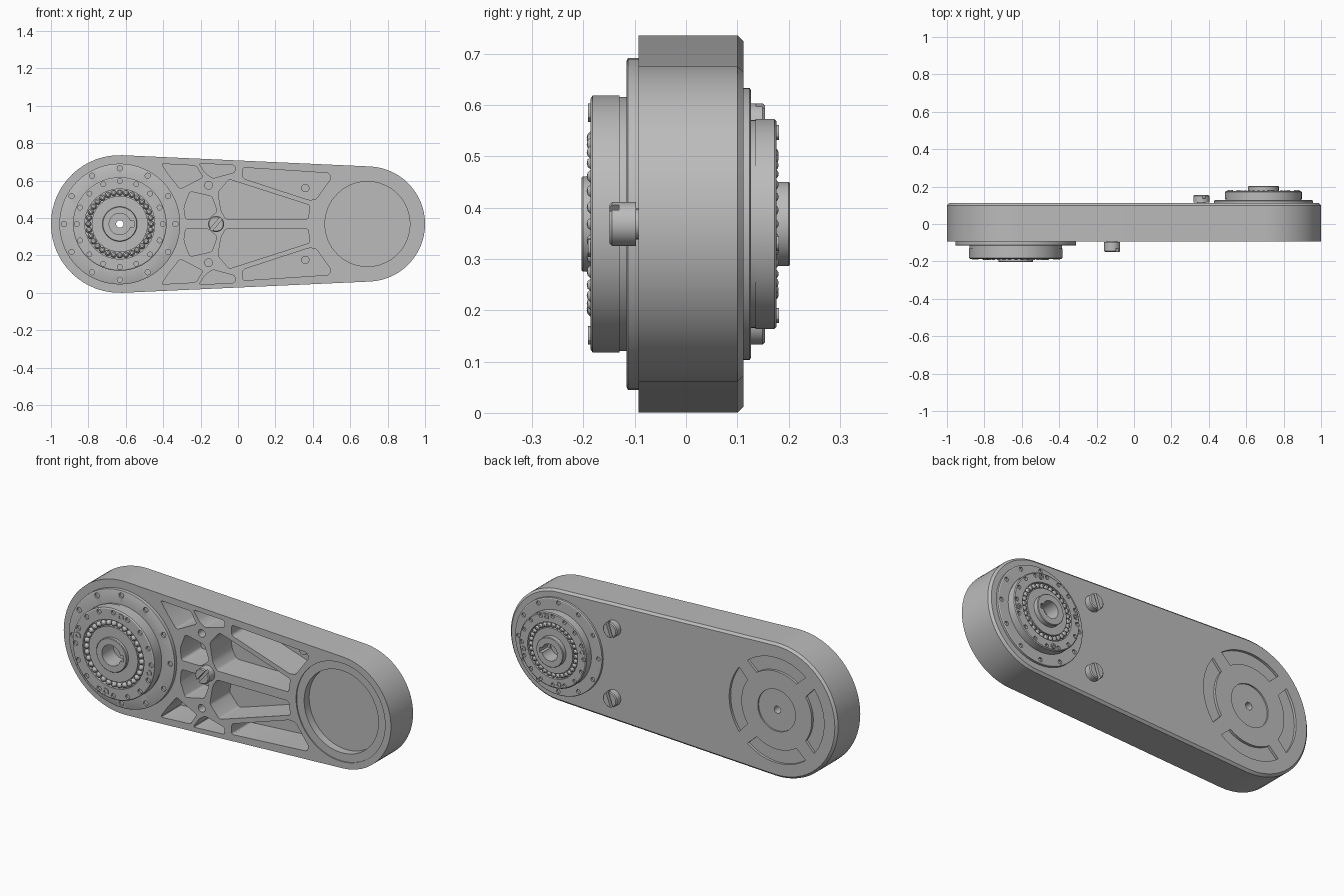
import bpy, bmesh
from math import sin, cos, pi, radians, acos

cube = bpy.data.objects.get("Cube")
if cube:
    bpy.data.objects.remove(cube)

grey = bpy.data.materials.new("machined_grey")
grey.use_nodes = True
grey.diffuse_color = (0.5, 0.5, 0.5, 1)
grey.node_tree.nodes["Principled BSDF"].inputs["Base Color"].default_value = (0.5, 0.5, 0.5, 1)

CZ = 0.368                        # height of both axes
BIG_X, SMALL_X = -0.632, 0.692    # axis positions
FRONT, BACK = -0.093, 0.112       # housing faces


def lathe(bm, x, z, y, way, profile, n=24):
    """Revolve (radius, distance) points around an axis along y."""
    rings = []
    for r, d in profile:
        if r == 0:
            rings.append([bm.verts.new((x, y + way * d, z))] * n)
        else:
            rings.append([bm.verts.new((x + r * cos(2 * pi * i / n), y + way * d,
                                        z + r * sin(2 * pi * i / n))) for i in range(n)])
    for a, b in zip(rings, rings[1:]):
        for i in range(n):
            j = (i + 1) % n
            quad = list(dict.fromkeys((a[i], a[j], b[j], b[i])))
            if len(quad) > 2:
                bm.faces.new(quad)


def rod(bm, x, z, y, way, r, d0, d1, n=24, chamfer=0):
    lathe(bm, x, z, y, way, [(0, d0), (r, d0), (r, d1 - chamfer), (r - chamfer, d1), (0, d1)]
          if chamfer else [(0, d0), (r, d0), (r, d1), (0, d1)], n)


def loft(bm, sections, rounding=0):
    """Join (y, outline) sections into a closed solid."""
    rings = [[bm.verts.new((x, y, z)) for x, z in pts] for y, pts in sections]
    n = len(rings[0])
    for a, b in zip(rings, rings[1:]):
        for i in range(n):
            bm.faces.new((a[i], a[(i + 1) % n], b[(i + 1) % n], b[i]))
    bm.faces.new(rings[0])
    bm.faces.new(rings[-1])
    if rounding:
        edges = [bm.edges.get((a, b)) for a, b in zip(rings[0], rings[-1])]
        bmesh.ops.bevel(bm, geom=edges, offset=rounding, segments=3,
                        affect='EDGES', profile=0.5)


def finish(bm, name):
    bmesh.ops.recalc_face_normals(bm, faces=bm.faces)
    mesh = bpy.data.meshes.new(name)
    bm.to_mesh(mesh)
    bm.free()
    mesh.materials.append(grey)
    obj = bpy.data.objects.new(name, mesh)
    bpy.context.collection.objects.link(obj)
    return obj


def activate(obj):
    bpy.ops.object.select_all(action='DESELECT')
    obj.select_set(True)
    bpy.context.view_layer.objects.active = obj


def cut(obj, bm):
    cutter = finish(bm, "cutter")
    cutter.hide_render = True
    mod = obj.modifiers.new("cut", 'BOOLEAN')
    mod.operation, mod.solver, mod.object = 'DIFFERENCE', 'EXACT', cutter
    activate(obj)
    bpy.ops.object.modifier_apply(modifier=mod.name)
    bpy.data.objects.remove(cutter)


def smooth(obj):
    activate(obj)
    bpy.ops.object.shade_smooth_by_angle(angle=radians(30))


def bar(x, z, length, width, turn):
    """Rectangle outline turned about its centre."""
    c, s = cos(turn), sin(turn)
    return [(x + u * c - v * s, z + u * s + v * c) for u, v in
            ((-length, -width), (length, -width), (length, width), (-length, width))]


def arc(x, r, a0, a1, n):
    return [(x + r * cos(a0 + (a1 - a0) * i / n), CZ + r * sin(a0 + (a1 - a0) * i / n))
            for i in range(n + 1)]


def capsule(inset):
    big, small = 0.368 - inset, 0.308 - inset
    t = acos((big - small) / (SMALL_X - BIG_X))
    return arc(BIG_X, big, t, 2 * pi - t, 32) + arc(SMALL_X, small, -t, t, 32)


# Housing: tapered capsule with a chamfered back rim
bm = bmesh.new()
loft(bm, [(FRONT, capsule(0)), (0.1, capsule(0)), (BACK, capsule(0.012))])
housing = finish(bm, "housing")

# Weight-saving pockets, mirrored above and below the centre line
pockets = [
    [(-.41, .69), (-.225, .68), (-.187, .618), (-.31, .555), (-.365, .625)],
    [(-.21, .692), (-.016, .682), (-.016, .645), (-.135, .612), (-.17, .635)],
    [(-.257, .542), (-.14, .516), (-.112, .436), (-.16, .393), (-.28, .393), (-.289, .457)],
    [(-.107, .537), (-.048, .607), (.385, .468), (.374, .393), (-.064, .393), (-.09, .436)],
    [(.026, .67), (.487, .64), (.497, .612), (.417, .5), (.38, .496), (.026, .612)],
]
bm = bmesh.new()
for pts in pockets:
    for side in (1, -1):
        outline = [(x, CZ + side * (z - CZ)) for x, z in pts]
        loft(bm, [(FRONT - 0.05, outline), (0.08, outline)], 0.012)
for side in (1, -1):
    rod(bm, -0.157, CZ + side * 0.207, FRONT, 1, 0.021, -0.05, 0.1)
# Round seat at the narrow end
lathe(bm, SMALL_X, CZ, FRONT, 1, [(0, -.05), (.272, -.05), (.272, .006), (.227, .006),
                                  (.227, .05), (0, .05)], 64)
cut(housing, bm)

# Back of the wide end: four arc recesses and a shallow centre disc
bm = bmesh.new()
for k in range(4):
    a = k * pi / 2
    ring = arc(BIG_X, 0.29, a - 0.66, a + 0.66, 14) + arc(BIG_X, 0.215, a + 0.6, a - 0.6, 14)
    loft(bm, [(BACK - 0.014, ring), (BACK + 0.05, ring)])
rod(bm, BIG_X, CZ, BACK, 1, 0.115, -0.008, 0.05, 48)
cut(housing, bm)
bm = bmesh.new()
rod(bm, BIG_X, CZ, 0, 1, 0.02, -0.3, 0.3)
cut(housing, bm)
smooth(housing)


def bearing(name, x, y, way, s, flange, step, disc, hub, hub_r, through):
    """Flanged bearing with bolt circles, ball race and keyed hub."""
    def at(r, angle):
        return x + s * r * cos(angle), CZ + s * r * sin(angle)

    bm = bmesh.new()
    lathe(bm, x, CZ, y, way, [
        (0, -.01), (s * .323, -.01), (s * .323, flange - .003), (s * .317, flange),
        (s * .247, flange), (s * .247, step), (s * .25, step), (s * .25, disc - .004),
        (s * .244, disc), (s * .187, disc), (s * .187, disc - .02), (s * .15, disc - .02),
        (s * .15, disc), (hub_r, disc), (hub_r, hub - .003), (hub_r - .003, hub),
        (s * .057, hub), (s * .057, .012), (0, .012)], 64)
    body = finish(bm, name)
    bm = bmesh.new()
    for k in range(12):
        rod(bm, *at(.298, k * pi / 6), y, way, s * .014, flange - .01, flange + .01, 12)
    for k in range(16):
        rod(bm, *at(.23, k * pi / 8), y, way, s * .013, disc - .012, disc + .02, 12)
    # keyway
    key = bar(x + s * .055, CZ, s * .02, s * .016, 0)
    loft(bm, [(y + way * .02, key), (y + way * (hub + .05), key)])
    cut(body, bm)
    if through:
        bm = bmesh.new()
        rod(bm, x, CZ, y, way, 0.02, -0.1, 0.05)
        cut(body, bm)
    smooth(body)

    # Balls in the race
    bm = bmesh.new()
    for k in range(32):
        px, pz = at(.168, k * pi / 16)
        r = s * .0155
        lathe(bm, px, pz, y + way * (disc - .008), way,
              [(r * sin(i * pi / 6), -r * cos(i * pi / 6)) if 0 < i < 6 else
               (0, -r if i == 0 else r) for i in range(7)], 10)
    smooth(finish(bm, name + "_balls"))

    # Small retaining screws with sockets
    bm = bmesh.new()
    for k in range(4):
        px, pz = at(.222, radians(78 + 90 * k))
        lathe(bm, px, pz, y, way, [(0, disc - .01), (s * .018, disc - .01), (s * .018, disc + .005),
                                   (s * .009, disc + .005), (s * .009, disc - .002),
                                   (0, disc - .002)], 12)
    smooth(finish(bm, name + "_screws"))


bearing("front_bearing", BIG_X, FRONT, -1, 1, .023, .037, .093, .111, .093, True)
bearing("back_bearing", SMALL_X, BACK, 1, .82, .015, .023, .064, .091, .082, False)


def slotted_screw(name, x, z, y, way, height, shank_r, shank, turn):
    bm = bmesh.new()
    rod(bm, x, z, y, way, 0.043, 0.004, height, 32, 0.005)
    head = finish(bm, name + "_head")
    bm = bmesh.new()
    slot = bar(x, z, 0.06, 0.008, turn)
    loft(bm, [(y + way * (height - 0.018), slot), (y + way * (height + 0.02), slot)])
    cut(head, bm)
    smooth(head)
    bm = bmesh.new()
    rod(bm, x, z, y, way, shank_r, -shank, 0.01)
    smooth(finish(bm, name + "_shank"))


slotted_screw("front_screw", -0.117, CZ, FRONT, -1, 0.056, 0.03, 0.02, radians(50))
slotted_screw("upper_back_screw", 0.36, CZ + 0.192, BACK, 1, 0.042, 0.022, 0.06, radians(70))
slotted_screw("lower_back_screw", 0.36, CZ - 0.192, BACK, 1, 0.042, 0.022, 0.06, radians(70))
